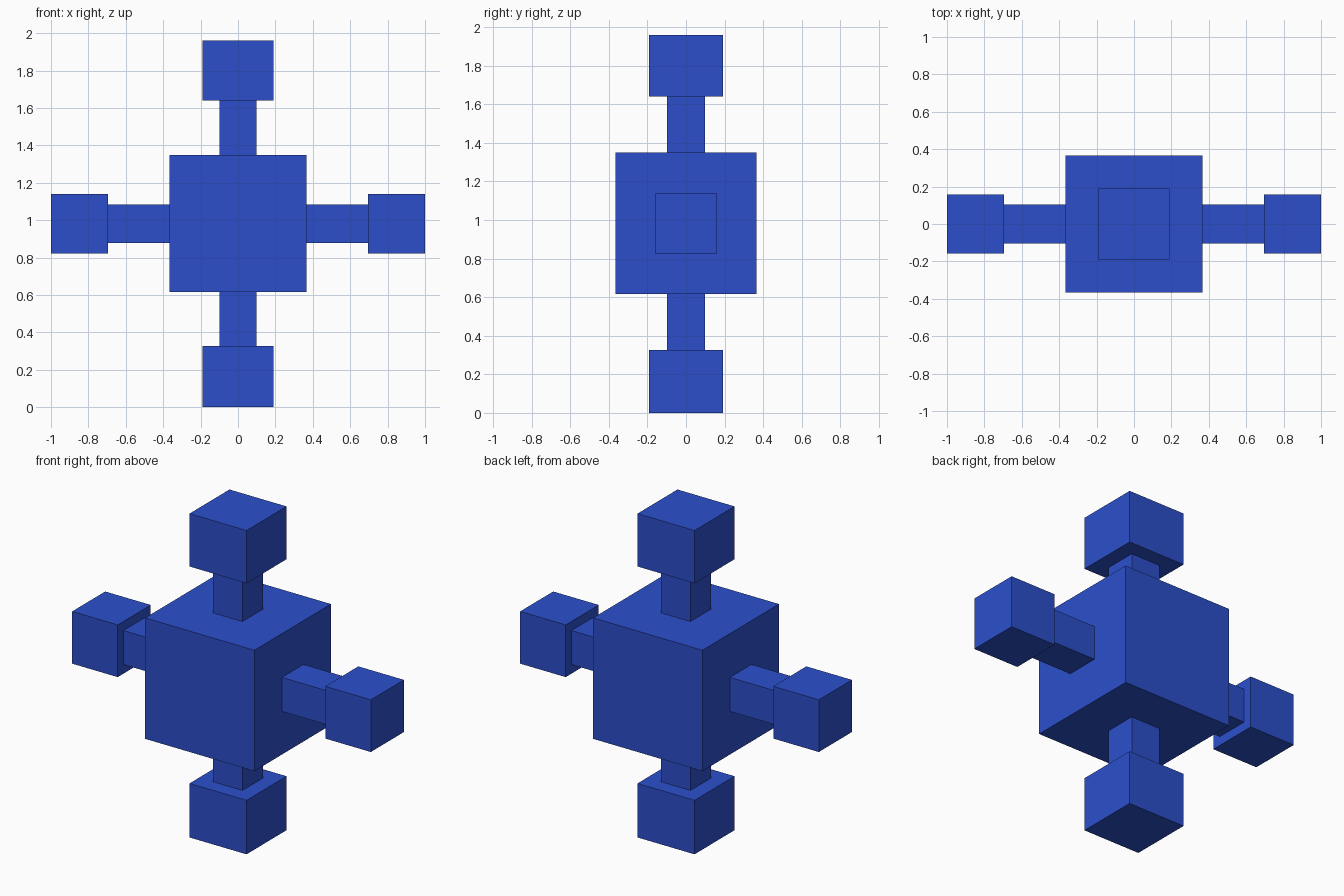
import bpy

if "Cube" in bpy.data.objects:
    bpy.data.objects.remove(bpy.data.objects["Cube"])

blue = bpy.data.materials.new("royal blue")
blue.diffuse_color = (0.025, 0.078, 0.6, 1)
blue.use_nodes = True
blue.node_tree.nodes["Principled BSDF"].inputs["Base Color"].default_value = blue.diffuse_color


def box(name, low, high):
    """Axis-aligned box between two opposite corners."""
    centre = [(a + b) / 2 for a, b in zip(low, high)]
    bpy.ops.mesh.primitive_cube_add(size=1, location=centre)
    ob = bpy.context.object
    ob.name = name
    ob.scale = [b - a for a, b in zip(low, high)]
    bpy.ops.object.transform_apply(location=False, rotation=False, scale=True)
    ob.data.materials.append(blue)
    return ob


def post(name, half, z0, z1):
    """Square upright block centred on the z axis."""
    return box(name, (-half, -half, z0), (half, half, z1))


# Central body and the vertical stack
post("body", 0.366, 0.617, 1.349)
post("base_block", 0.191, 0.0, 0.327)
post("lower_neck", 0.099, 0.327, 0.617)
post("upper_neck", 0.099, 1.349, 1.64)
post("top_block", 0.191, 1.64, 1.96)

# Side arms with end blocks
MID = 0.981
for side, s in (("left", -1), ("right", 1)):
    for part, x0, x1, half in (("arm", 0.366, 0.695, 0.103),
                               ("end_block", 0.695, 1.0, 0.158)):
        a, b = sorted((s * x0, s * x1))
        box(f"{side}_{part}", (a, -half, MID - half), (b, half, MID + half))
